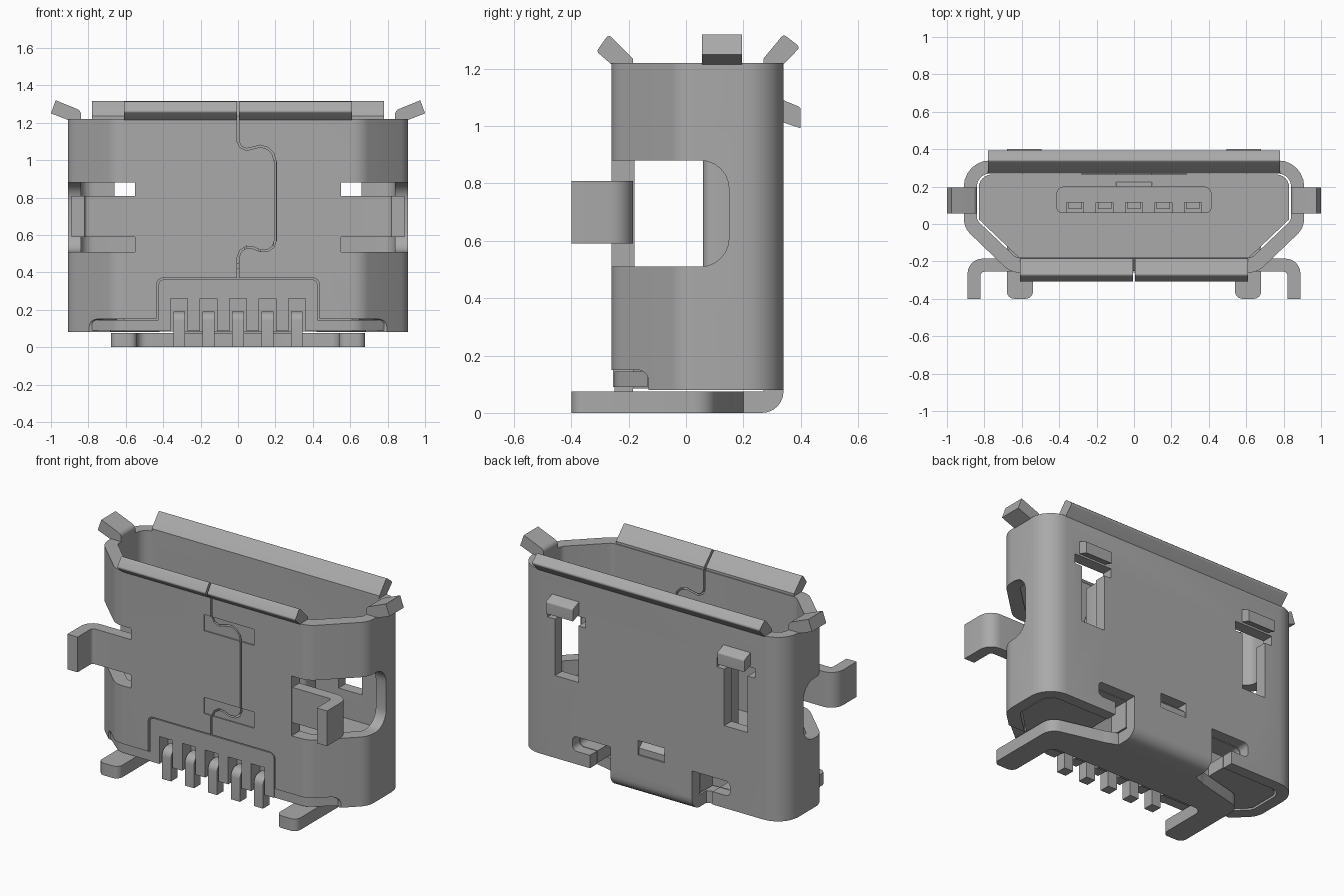
import bpy, bmesh, math
from mathutils import Vector

if "Cube" in bpy.data.objects:
    bpy.data.objects.remove(bpy.data.objects["Cube"], do_unlink=True)

metal = bpy.data.materials.new("grey_metal")
metal.use_nodes = True
GREY = (0.40, 0.40, 0.40, 1)
metal.diffuse_color = GREY
metal.node_tree.nodes["Principled BSDF"].inputs["Base Color"].default_value = GREY

PIN_X = [-0.315, -0.1575, 0, 0.1575, 0.315]


def fillet(points, steps=6):
    """Round the corners of a polygon given as (a, b) or (a, b, radius)."""
    out = []
    n = len(points)
    for i, p in enumerate(points):
        c = Vector(p[:2])
        r = p[2] if len(p) > 2 else 0
        if r == 0:
            out.append(c)
            continue
        u = (Vector(points[i - 1][:2]) - c).normalized()
        v = (Vector(points[(i + 1) % n][:2]) - c).normalized()
        half = u.angle(v) / 2
        centre = c + (u + v).normalized() * (r / math.sin(half))
        a = c + u * (r / math.tan(half)) - centre
        b = c + v * (r / math.tan(half)) - centre
        for k in range(steps + 1):
            t = k / steps
            w = math.pi - 2 * half
            d = (a * math.sin((1 - t) * w) + b * math.sin(t * w)) / math.sin(w)
            out.append(centre + d)
    return out


def prism(name, points, axis, lo, hi):
    """Extrude a profile along an axis: x takes (y,z), y takes (x,z), z takes (x,y)."""
    place = {"x": lambda a, b, c: (c, a, b),
             "y": lambda a, b, c: (a, c, b),
             "z": lambda a, b, c: (a, b, c)}[axis]
    poly = fillet(points)
    bm = bmesh.new()
    rings = [[bm.verts.new(place(p[0], p[1], c)) for p in poly] for c in (lo, hi)]
    bm.faces.new(rings[0])
    bm.faces.new(rings[1])
    n = len(poly)
    for i in range(n):
        j = (i + 1) % n
        bm.faces.new((rings[0][i], rings[0][j], rings[1][j], rings[1][i]))
    bmesh.ops.recalc_face_normals(bm, faces=bm.faces)
    mesh = bpy.data.meshes.new(name)
    bm.to_mesh(mesh)
    bm.free()
    mesh.materials.append(metal)
    ob = bpy.data.objects.new(name, mesh)
    bpy.context.collection.objects.link(ob)
    return ob


def box(name, x0, x1, y0, y1, z0, z1):
    return prism(name, [(x0, y0), (x1, y0), (x1, y1), (x0, y1)], "z", z0, z1)


def cut(ob, *cutters):
    for c in cutters:
        c.hide_render = True
        m = ob.modifiers.new("cut", "BOOLEAN")
        m.operation, m.solver, m.object = "DIFFERENCE", "EXACT", c
        bpy.context.view_layer.objects.active = ob
        bpy.ops.object.modifier_apply(modifier=m.name)
        bpy.data.objects.remove(c, do_unlink=True)


def mirrored(half):
    """Close a right-hand half outline by mirroring it over x = 0."""
    return half + [(-p[0], *p[1:]) for p in reversed(half)]


def flip(points, s):
    return [(p[0] * s, *p[1:]) for p in points]


# Shell: six-sided tube
outer = mirrored([(0.66, -0.26, 0.12), (0.91, -0.02, 0.12), (0.91, 0.34, 0.14)])
inner = mirrored([(0.63, -0.18, 0.05), (0.84, 0.02, 0.05), (0.84, 0.27, 0.07)])
shell = prism("shell", outer, "z", 0.08, 1.22)
cut(shell, prism("bore", inner, "z", 0, 1.4))

# Shell openings: front notch for the contacts, and lower front edge
cut(shell,
    prism("notch", [(-0.435, 0), (-0.435, 0.37, 0.035), (0.435, 0.37, 0.035), (0.435, 0)],
          "y", -0.4, -0.1),
    prism("lower_edge", [(-0.4, 0), (-0.4, 0.15), (-0.13, 0.15, 0.04), (-0.13, 0)], "x", -1, 1),
    box("back_slot", -0.09, 0.09, 0.2, 0.4, 0.25, 0.34))


def corner_slot(s):
    pts = [(0.28, 0), (0.28, 0.25), (0.54, 0.25, 0.03), (0.54, 0.16, 0.03), (0.42, 0.16), (0.42, 0)]
    return prism("corner_slot", flip(pts, s), "y", 0.14, 0.5)


for s in (1, -1):
    # Side window reaching round to the front
    cut(shell,
        prism("window", [(-0.4, 0.51), (0.15, 0.51, 0.1), (0.15, 0.88, 0.1), (-0.4, 0.88)],
              "x", min(0.55 * s, s * 1.2), max(0.55 * s, s * 1.2)),
        prism("latch_slot", flip([(0.50, 0.59), (0.66, 0.59), (0.66, 0.94), (0.71, 0.94),
                                  (0.71, 1.0), (0.45, 1.0), (0.45, 0.94), (0.50, 0.94)], s),
              "y", 0.2, 0.5),
        corner_slot(s))

# Seam: shallow pressed panels and an S-shaped groove
for z in (1.0, 0.487):
    cut(shell, box("panel", -0.052, 0.29, -0.4, -0.252, z, z + 0.1))
upper = [(0, 1.3), (0, 1.1), (0.015, 1.07), (0.045, 1.057), (0.08, 1.065), (0.12, 1.075),
         (0.16, 1.063), (0.187, 1.035), (0.2, 0.99)]
lower = [(0.2, 0.57), (0.187, 0.535), (0.16, 0.517), (0.12, 0.515), (0.08, 0.532),
         (0.045, 0.535), (0.015, 0.515), (0, 0.48), (0, 0.3)]
path = [Vector(p) for p in upper + lower]
left, right = [], []
for i, p in enumerate(path):
    t = (path[min(i + 1, len(path) - 1)] - path[max(i - 1, 0)]).normalized()
    side = Vector((-t.y, t.x)) * 0.005
    left.append(tuple(p + side))
    right.append(tuple(p - side))
cut(shell, prism("seam", left + right[::-1], "y", -0.4, -0.1))

# Plastic housing filling the lower shell
housing = prism("housing", mirrored([(0.61, -0.185), (0.83, 0.025), (0.83, 0.265, 0.07)]),
                "z", 0.085, 0.42)
cut(housing, corner_slot(1), corner_slot(-1))
front = prism("housing_front", [(-0.425, 0.09), (-0.425, 0.362, 0.03),
                                (0.425, 0.362, 0.03), (0.425, 0.09)], "y", -0.255, -0.15)
flange = prism("housing_flange", mirrored([(0.64, -0.25, 0.1), (0.78, -0.135), (0.7, -0.135)]),
               "z", 0.09, 0.145)
for part in (housing, front, flange):
    cut(part, *[box("pin_recess", x - 0.046, x + 0.046, -0.4, -0.17, 0, 0.26) for x in PIN_X])

# Contact tongue with grooves
tongue = prism("tongue", [(-0.415, 0.06, 0.03), (0.415, 0.06, 0.03),
                          (0.415, 0.2, 0.04), (-0.415, 0.2, 0.04)], "z", 0.4, 1.0)
cut(tongue, *[box("groove", x - 0.046, x + 0.046, 0, 0.115, 0.45, 1.1) for x in PIN_X])

# Contacts: solder pin in front and strip on the tongue
for i, x in enumerate(PIN_X):
    prism(f"solder_pin_{i + 1}", [(-0.25, 0), (-0.25, 0.19, 0.05), (-0.1, 0.19),
                                  (-0.1, 0.125), (-0.185, 0.125), (-0.185, 0)],
          "x", x - 0.031, x + 0.031)
    box(f"contact_strip_{i + 1}", x - 0.036, x + 0.036, 0.08, 0.118, 0.4, 0.96)

# Flared lips round the mouth
prism("back_lip", [(0.27, 1.2), (0.27, 1.235), (0.34, 1.32, 0.012), (0.398, 1.275, 0.012),
                   (0.34, 1.215), (0.34, 1.2)], "x", -0.78, 0.78)
for s, tag in ((1, "left"), (-1, "right")):
    a, b = sorted((0.006 * s, 0.61 * s))
    prism("front_lip_" + tag, [(-0.185, 1.2), (-0.185, 1.235), (-0.27, 1.32, 0.012),
                               (-0.312, 1.26, 0.012), (-0.26, 1.215), (-0.26, 1.2)], "x", a, b)
    prism("side_lip_" + tag, flip([(0.84, 1.2), (0.84, 1.265, 0.03), (0.975, 1.32), (1.0, 1.25),
                                   (0.91, 1.215), (0.91, 1.2)], s), "y", 0.055, 0.195)

    # Bent mounting arm
    prism("mounting_arm_" + tag, flip([(0.53, -0.255), (0.82, -0.255, 0.02), (0.82, -0.4),
                                       (0.89, -0.4), (0.89, -0.185, 0.08), (0.53, -0.185)], s),
          "z", 0.59, 0.808)

    # Latch bump on the back
    a, b = sorted((0.495 * s, 0.68 * s))
    prism("latch_" + tag, [(0.28, 1.08), (0.34, 1.09), (0.40, 1.065, 0.012), (0.40, 0.992),
                           (0.34, 1.012), (0.28, 1.012)], "x", a, b)

# Bent tab inside the back wall
prism("inner_tab", [(0.33, 0.25), (0.33, 0.29), (0.27, 0.34), (0.2, 0.46),
                    (0.2, 0.40), (0.27, 0.25)], "x", -0.095, 0.095)

# Back wall folded under into a foot plate with two legs
prism("foot_bend", [(0.34, 0.12), (0.34, 0, 0.075), (0.19, 0), (0.19, 0.075),
                    (0.27, 0.075), (0.27, 0.12)], "x", -0.28, 0.28)
prism("foot_plate", mirrored([(0.54, -0.06, 0.05), (0.54, -0.4, 0.04), (0.68, -0.4, 0.04),
                              (0.68, 0.09, 0.08), (0.36, 0.17, 0.06), (0.28, 0.2)]),
      "z", 0, 0.075)

# Smooth the rounded bends, keep edges sharp
bpy.ops.object.select_all(action="DESELECT")
for ob in bpy.context.scene.objects:
    if ob.type == "MESH":
        ob.select_set(True)
        bpy.context.view_layer.objects.active = ob
bpy.ops.object.shade_smooth_by_angle(angle=math.radians(30))
